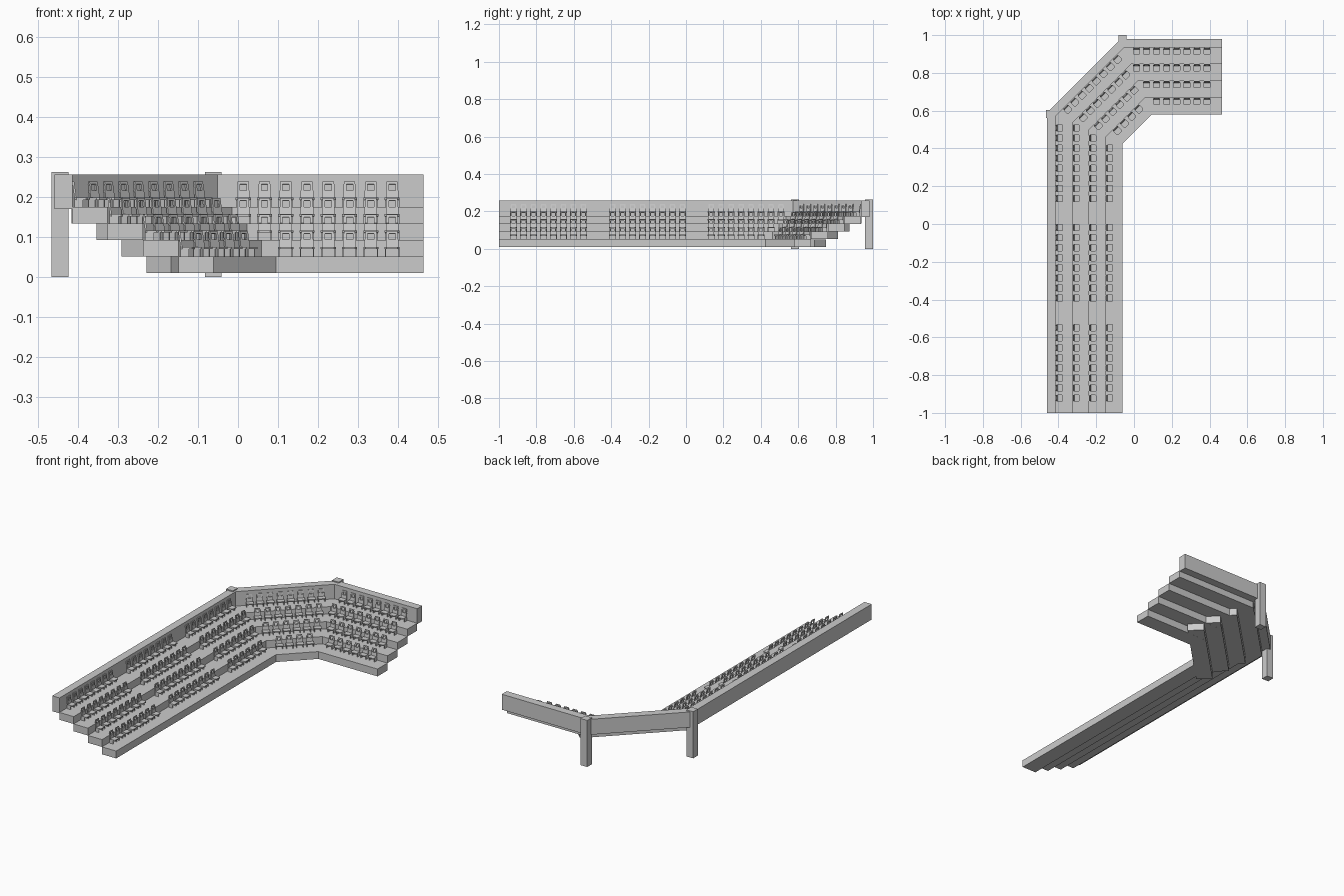
import bpy, bmesh, math
from mathutils import Vector, Matrix

if "Cube" in bpy.data.objects:
    bpy.data.objects.remove(bpy.data.objects["Cube"])

T = math.tan(math.pi / 8)
STEP = 0.0885           # tread depth
ROWS = 4
WALL = 0.045            # parapet thickness


def finish(name, bm):
    bmesh.ops.recalc_face_normals(bm, faces=bm.faces[:])
    me = bpy.data.meshes.new(name)
    bm.to_mesh(me)
    bm.free()
    ob = bpy.data.objects.new(name, me)
    bpy.context.collection.objects.link(ob)
    return ob


def add_box(bm, size, loc, rot=Matrix()):
    m = Matrix.Translation(loc) @ rot @ Matrix.Diagonal((*size, 1))
    return bmesh.ops.create_cube(bm, size=1, matrix=m)['verts']


def path(d):
    # plan outline of the stand at distance d inside its outer edge
    return [(-0.46 + d, -1), (-0.46 + d, 0.59 - T * d),
            (-0.07 + T * d, 0.98 - d), (0.465, 0.98 - d)]


def band(name, d0, d1, z0, z1):
    # mitred strip running along the three sections
    bm = bmesh.new()
    rings = []
    for o, i in zip(path(d0), path(d1)):
        rings.append([bm.verts.new((*p, z)) for p, z in
                      ((o, z0), (i, z0), (i, z1), (o, z1))])
    for a, b in zip(rings, rings[1:]):
        for k in range(4):
            n = (k + 1) % 4
            bm.faces.new((a[k], a[n], b[n], b[k]))
    bm.faces.new(rings[0])
    bm.faces.new(rings[-1])
    return finish(name, bm)


def back_offset(row):
    return WALL + STEP * (ROWS - 1 - row)


def row_z(row):
    return 0.01 + 0.0412 * row


def corner_point(d):
    return Vector((-0.265, 0.785, 0)) + Vector((1, -1, 0)) * d / math.sqrt(2)


# Terraced treads, with square-ended corner slabs running beneath the next row
for r in range(ROWS):
    d, z = back_offset(r), row_z(r)
    band(f"tread_{r + 1}", d, d + STEP, z, z + 0.0415)
    bm = bmesh.new()
    c = corner_point(d + STEP / 2)
    add_box(bm, (0.522, STEP - 0.001, 0.0405), (c.x, c.y, z + 0.0205),
            Matrix.Rotation(math.pi / 4, 4, 'Z'))
    finish(f"corner_slab_{r + 1}", bm)

# Rear parapet
band("back_wall", 0, WALL, 0.17, 0.257)

# Corner posts
for i, (x, y) in enumerate(((-0.446, 0.582), (-0.062, 0.979))):
    bm = bmesh.new()
    add_box(bm, (0.042, 0.042, 0.263), (x, y, 0.1315))
    finish(f"corner_post_{i + 1}", bm)

# One seat, facing -y with its rear at y = 0
bm = bmesh.new()
pan = add_box(bm, (0.038, 0.034, 0.006), (0, -0.022, 0.021))
edges = [e for e in bm.edges
         if abs(e.verts[0].co.z - e.verts[1].co.z) > 0.004]
bmesh.ops.bevel(bm, geom=edges, offset=0.005, segments=1, affect='EDGES')
for s in (-1, 1):
    add_box(bm, (0.003, 0.022, 0.019), (s * 0.0165, -0.016, 0.0095))   # leg panels
tilt = Matrix.Rotation(math.radians(-8), 4, 'X')
pivot = Matrix.Translation((0, -0.008, 0.022)) @ tilt
for size, loc in (((0.032, 0.005, 0.019), (0, 0, 0.010)),               # lower back
                  ((0.028, 0.005, 0.007), (0, 0, 0.0385)),              # top rail
                  ((0.007, 0.005, 0.0155), (-0.0115, 0, 0.0273)),       # stiles
                  ((0.007, 0.005, 0.0155), (0.0115, 0, 0.0273))):
    vs = add_box(bm, size, loc)
    bmesh.ops.transform(bm, matrix=pivot, verts=vs)
proto = finish("seat", bm)
seat_mesh = proto.data
bpy.data.objects.remove(proto)


def seat(name, x, y, row, angle):
    ob = bpy.data.objects.new(name, seat_mesh)
    ob.location = (x, y, row_z(row) + 0.0415)
    ob.rotation_euler.z = angle
    bpy.context.collection.objects.link(ob)


PITCH = 0.0533
corner_counts = (4, 6, 7, 8)
for r in range(ROWS):
    d = back_offset(r)
    short = max(0, 2 - r)             # seats lost near the corner
    # Long side: three blocks of eight
    for b, y0 in enumerate((-0.922, -0.392, 0.135)):
        for i in range(8 - (short if b == 2 else 0)):
            seat(f"long_side_seat_{r + 1}_{b + 1}_{i + 1}",
                 -0.46 + d, y0 + i * PITCH, r, math.pi / 2)
    # Diagonal corner
    n = corner_counts[r]
    c = corner_point(d)
    for i in range(n):
        t = (i - (n - 1) / 2) * PITCH / math.sqrt(2)
        seat(f"corner_seat_{r + 1}_{i + 1}", c.x + t, c.y + t, r, math.pi / 4)
    # Short side
    for i in range(short, 8):
        seat(f"short_side_seat_{r + 1}_{i + 1}",
             0.013 + i * PITCH, 0.98 - d, r, 0)
